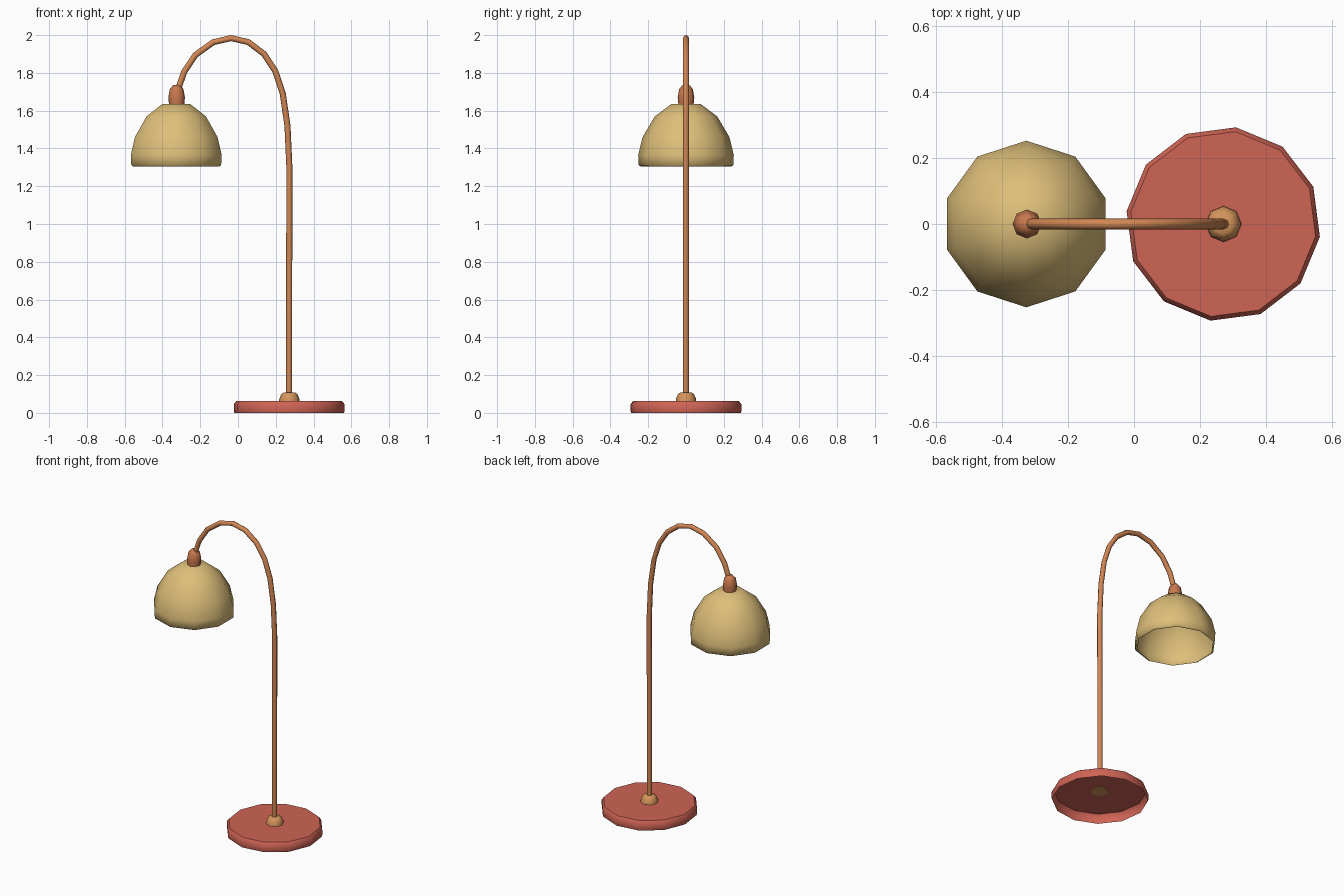
import bpy, bmesh, math
from mathutils import Vector

if "Cube" in bpy.data.objects:
    bpy.data.objects.remove(bpy.data.objects["Cube"])


def material(name, srgb):
    lin = [((c / 255 + 0.055) / 1.055) ** 2.4 for c in srgb]
    m = bpy.data.materials.new(name)
    m.diffuse_color = (*lin, 1)
    m.use_nodes = True
    m.node_tree.nodes["Principled BSDF"].inputs["Base Color"].default_value = m.diffuse_color
    return m


RED = material("brick red", (207, 100, 85))
COPPER = material("copper", (210, 135, 84))
DARK_COPPER = material("dark copper", (200, 120, 78))
LIGHT_COPPER = material("light copper", (212, 148, 90))
SAND = material("sand yellow", (222, 191, 122))


def loft(name, rings, mat, cap_start, cap_end, sharp):
    """Skin a list of closed rings, optionally capping the ends."""
    bm = bmesh.new()
    vs = [[bm.verts.new(p) for p in ring] for ring in rings]
    n = len(vs[0])
    for a, b in zip(vs, vs[1:]):
        for i in range(n):
            j = (i + 1) % n
            bm.faces.new((a[i], a[j], b[j], b[i]))
    if cap_start:
        bm.faces.new(vs[0][::-1])
    if cap_end:
        bm.faces.new(vs[-1])
    me = bpy.data.meshes.new(name)
    bm.to_mesh(me)
    bm.free()
    me.materials.append(mat)
    ob = bpy.data.objects.new(name, me)
    bpy.context.collection.objects.link(ob)
    bpy.ops.object.select_all(action='DESELECT')
    ob.select_set(True)
    bpy.context.view_layer.objects.active = ob
    bpy.ops.object.shade_smooth_by_angle(angle=math.radians(sharp))
    return ob


def lathe(name, x, profile, sides, start, mat, cap_start=False, sharp=50):
    rings = []
    for r, z in profile:
        angles = [math.radians(start) + math.tau * i / sides for i in range(sides)]
        rings.append([(x + r * math.cos(a), r * math.sin(a), z) for a in angles])
    return loft(name, rings, mat, cap_start, True, sharp)


# Base: a shallow dish, open underneath
lathe("base", 0.271, [(0.293, 0), (0.296, 0.012), (0.296, 0.045), (0.283, 0.062)],
      12, 22.5, RED)

# Collar where the pole meets the base
lathe("pole_collar", 0.272, [(0.055, 0.058), (0.053, 0.075), (0.042, 0.1), (0.03, 0.108)],
      8, 0, LIGHT_COPPER, True)

# Curved pole: tube swept along a path in the xz plane
path = [(0.27, 0.06), (0.272, 1.3), (0.262, 1.52), (0.237, 1.69), (0.197, 1.81),
        (0.138, 1.9), (0.055, 1.963), (-0.037, 1.984), (-0.132, 1.962),
        (-0.225, 1.895), (-0.285, 1.805), (-0.322, 1.7)]
pts = [Vector((x, 0, z)) for x, z in path]
rings = []
for i, p in enumerate(pts):
    t = (pts[min(i + 1, len(pts) - 1)] - pts[max(i - 1, 0)]).normalized()
    side = Vector((0, 1, 0)).cross(t)
    rings.append([p + 0.016 * (side * math.cos(a) + Vector((0, 1, 0)) * math.sin(a))
                  for a in (math.tau * k / 8 for k in range(8))])
# ring order runs against the tangent, so reverse it for outward normals
loft("curved_pole", [r[::-1] for r in rings], COPPER, True, True, 60)

# Socket above the shade
lathe("lamp_socket", -0.325, [(0.04, 1.63), (0.044, 1.67), (0.036, 1.715), (0.018, 1.735)],
      8, 0, DARK_COPPER, True, 60)

# Dome shade: open shell with a small inward lip
lathe("shade", -0.327, [(0.238, 1.304), (0.25, 1.31), (0.253, 1.365), (0.23, 1.46),
                        (0.165, 1.57), (0.077, 1.636)],
      10, 90, SAND, False, 60)

# Make sure every normal faces outward on the closed tube
pole = bpy.data.objects["curved_pole"].data
bm = bmesh.new()
bm.from_mesh(pole)
bmesh.ops.recalc_face_normals(bm, faces=bm.faces)
bm.to_mesh(pole)
bm.free()
